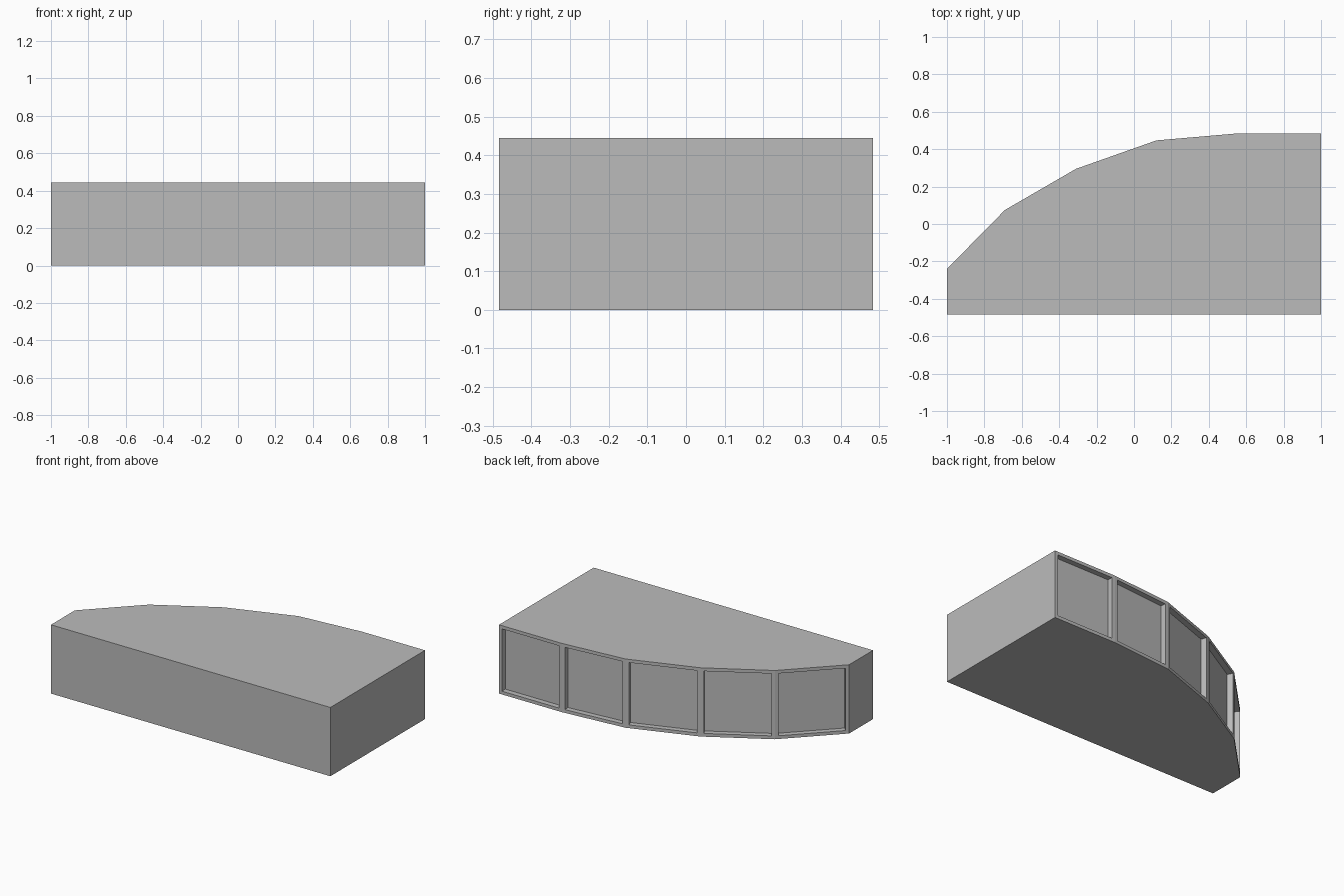
import bpy
import bmesh

if "Cube" in bpy.data.objects:
    bpy.data.objects.remove(bpy.data.objects["Cube"])

HEIGHT = 0.445
FRAME = 0.021      # width of the rim around each recessed panel
DEPTH = 0.035      # how far the panels sit back

# Plan outline: straight front and ends, faceted curve along the back
OUTLINE = [(-1, -0.484), (1, -0.484), (1, 0.484), (0.55, 0.484),
           (0.12, 0.447), (-0.31, 0.295), (-0.69, 0.075), (-1, -0.24)]

grey = bpy.data.materials.new("plain grey")
grey.diffuse_color = (0.5, 0.5, 0.5, 1)
grey.use_nodes = True
grey.node_tree.nodes["Principled BSDF"].inputs["Base Color"].default_value = grey.diffuse_color

# Solid body extruded up from the outline
bm = bmesh.new()
base = bm.faces.new([bm.verts.new((x, y, 0)) for x, y in OUTLINE])
top = bmesh.ops.extrude_face_region(bm, geom=[base])
bmesh.ops.translate(bm, vec=(0, 0, HEIGHT),
                    verts=[v for v in top["geom"] if isinstance(v, bmesh.types.BMVert)])
bmesh.ops.recalc_face_normals(bm, faces=bm.faces[:])
bm.normal_update()

# Recessed panels in the five back facets
panels = [f for f in bm.faces if f.normal.y > 0.3]
bmesh.ops.inset_individual(bm, faces=panels, thickness=FRAME, use_even_offset=True)
panels = bmesh.ops.extrude_discrete_faces(bm, faces=panels)["faces"]
bm.normal_update()
for f in panels:
    bmesh.ops.translate(bm, vec=f.normal * -DEPTH, verts=f.verts[:])
bm.normal_update()

mesh = bpy.data.meshes.new("curved_counter")
bm.to_mesh(mesh)
bm.free()
mesh.materials.append(grey)
bpy.context.collection.objects.link(bpy.data.objects.new("curved_counter", mesh))
